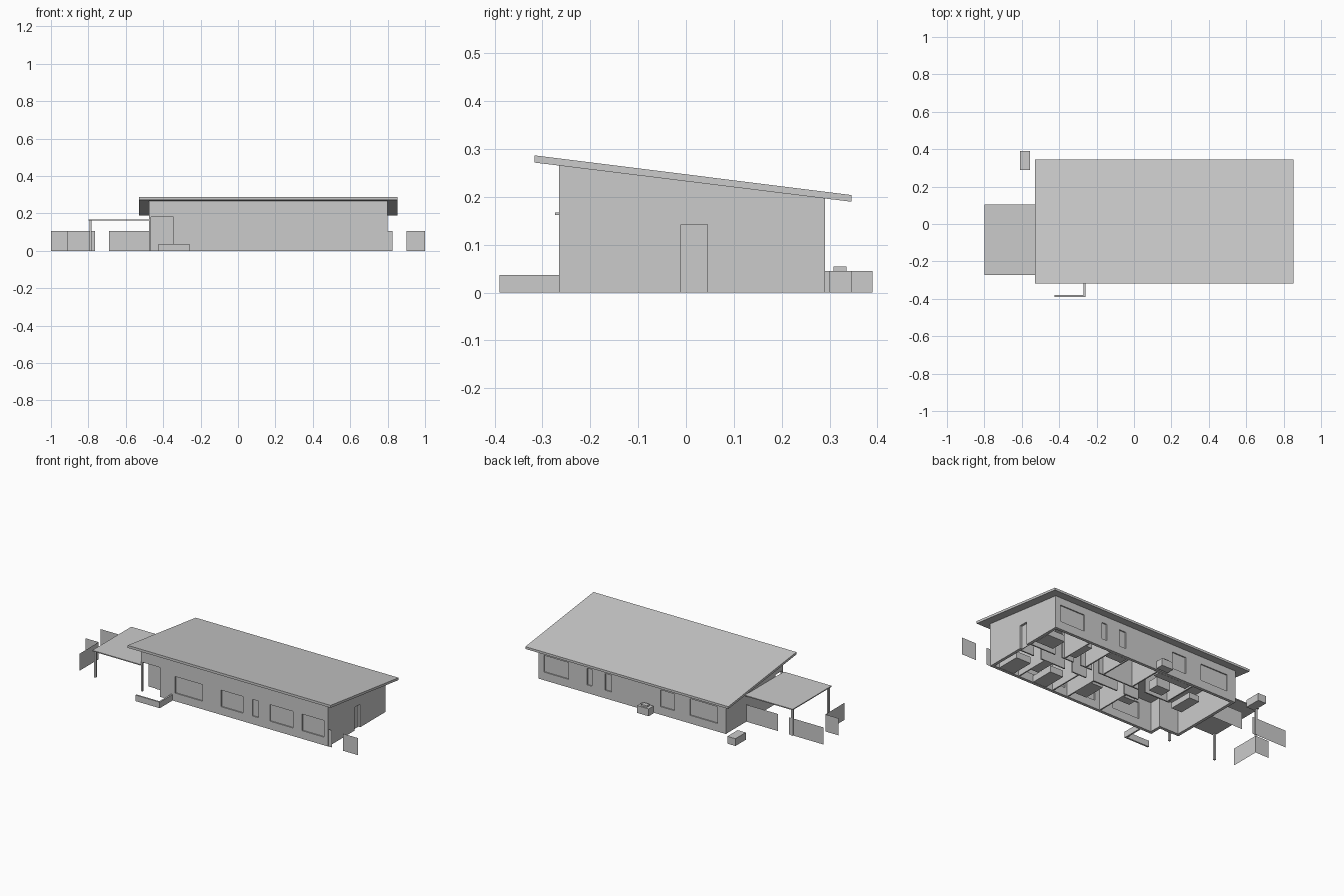
import bpy, bmesh

if "Cube" in bpy.data.objects:
    bpy.data.objects.remove(bpy.data.objects["Cube"])

def finish(name, bm):
    bmesh.ops.recalc_face_normals(bm, faces=bm.faces)
    me = bpy.data.meshes.new(name)
    bm.to_mesh(me)
    bm.free()
    ob = bpy.data.objects.new(name, me)
    bpy.context.collection.objects.link(ob)
    return ob

def box(name, x0, x1, y0, y1, z0, z1):
    bm = bmesh.new()
    bmesh.ops.create_cube(bm, size=1)
    for v in bm.verts:
        v.co = (x1 if v.co.x > 0 else x0, y1 if v.co.y > 0 else y0, z1 if v.co.z > 0 else z0)
    return finish(name, bm)

def panel(name, x0, y0, x1, y1, h):
    bm = bmesh.new()
    bm.faces.new([bm.verts.new(c) for c in ((x0, y0, 0), (x1, y1, 0), (x1, y1, h), (x0, y0, h))])
    return finish(name, bm)

def extrude_x(name, x0, x1, profile):
    bm = bmesh.new()
    f = bm.faces.new([bm.verts.new((x0, y, z)) for y, z in profile])
    r = bmesh.ops.extrude_face_region(bm, geom=[f])
    bmesh.ops.translate(bm, vec=(x1 - x0, 0, 0),
                        verts=[g for g in r['geom'] if isinstance(g, bmesh.types.BMVert)])
    return finish(name, bm)

def cut(target, *dims):
    c = box("cutter", *dims)
    c.hide_render = True
    m = target.modifiers.new("cut", 'BOOLEAN')
    m.operation, m.solver, m.object = 'DIFFERENCE', 'EXACT', c
    bpy.context.view_layer.objects.active = target
    bpy.ops.object.modifier_apply(modifier=m.name)
    bpy.data.objects.remove(c)

X0, X1, Y0, Y1, T, CEIL = -0.475, 0.80, -0.265, 0.291, 0.018, 0.18

# House shell: sloped-top block hollowed out below a flat ceiling
shell = extrude_x("house_walls", X0, X1, [(Y0, 0), (Y1, 0), (Y1, 0.197), (Y0, 0.266)])
cut(shell, X0 + T, X1 - T, Y0 + T, Y1 - T, -0.1, CEIL)

# Sloped roof slab
extrude_x("roof", -0.53, 0.852, [(-0.317, 0.272), (0.346, 0.19), (0.346, 0.204), (-0.317, 0.287)])

# Recessed entrance: walls, door and corner post
EY = -0.19
cut(shell, X0 - 0.05, -0.345, Y0 - 0.05, EY, -0.1, CEIL)
box("entry_back_wall", X0, -0.345 + T, EY, EY + T, 0, CEIL)
box("entry_side_wall", -0.345, -0.345 + T, Y0 + T, EY, 0, CEIL)
box("entry_door", -0.43, -0.375, EY - 0.003, EY, 0, 0.142)
box("porch_post", X0, X0 + 0.01, Y0, Y0 + 0.01, 0, CEIL)

# Windows: openings with a recessed pane
front = [(-0.242, -0.057), (0.07, 0.22), (0.283, 0.325), (0.403, 0.56), (0.622, 0.77)]
back = [(0.597, 0.765), (0.437, 0.47), (0.302, 0.347), (-0.125, -0.03), (-0.417, -0.23)]
for side, spans, a, d in (("front", front, Y0, 1), ("back", back, Y1, -1)):
    ya, yb = sorted((a + d * 0.007, a + d * 0.011))
    for i, (xa, xb) in enumerate(spans):
        cut(shell, xa, xb, a - 0.03, a + 0.03, 0.05, 0.152)
        box(f"{side}_window_{i + 1}", xa, xb, ya, yb, 0.05, 0.152)

# Side door at the end of the corridor
cut(shell, X1 - 0.03, X1 + 0.03, -0.01, 0.045, -0.1, 0.142)
box("side_door", X1 - 0.017, X1 - 0.013, -0.01, 0.045, 0, 0.142)

# Interior partitions: corridor walls with door gaps, and room dividers
P = 0.008
runs = [("south", -0.03, [(-0.05, 0.05), (0.10, 0.27), (0.32, 0.42), (0.47, 0.64), (0.69, X1 - T)]),
        ("north", 0.055, [(-0.20, -0.03), (0.02, 0.30), (0.35, 0.43), (0.48, 0.56), (0.61, X1 - T)])]
for label, y, parts in runs:
    for i, (xa, xb) in enumerate(parts):
        box(f"corridor_wall_{label}_{i + 1}", xa, xb, y, y + P, 0, CEIL)
for i, x in enumerate((0.03, 0.26, 0.365, 0.605)):
    box(f"front_room_divider_{i + 1}", x, x + P, Y0 + T, -0.03, 0, CEIL)
for i, x in enumerate((-0.19, 0.06, 0.265, 0.39, 0.54)):
    box(f"back_room_divider_{i + 1}", x, x + P, 0.055 + P, Y1 - T, 0, CEIL)

# Furniture standing on the floor: beds, cabinets, sofa and counter
for name, xa, xb, ya, yb, h in [
        ("bed_1", 0.65, 0.75, -0.245, -0.10, 0.04), ("bed_2", 0.66, 0.78, 0.10, 0.20, 0.04),
        ("bed_3", 0.18, 0.26, -0.19, -0.05, 0.04), ("bed_4", 0.42, 0.51, -0.245, -0.10, 0.04),
        ("wardrobe_1", 0.555, 0.605, -0.15, -0.03, 0.15), ("wardrobe_2", 0.50, 0.54, 0.10, 0.24, 0.15),
        ("bath", 0.28, 0.385, 0.22, 0.272, 0.04), ("kitchen_counter", -0.17, 0.05, 0.228, 0.272, 0.065),
        ("dining_table", -0.12, -0.03, 0.09, 0.16, 0.055), ("sofa", -0.32, -0.25, 0.02, 0.17, 0.035),
        ("cabinet", -0.05, 0.03, -0.10, -0.05, 0.065)]:
    box(name, xa, xb, ya, yb, 0, h)

# Carport roof and posts
box("carport_roof", -0.80, X0, -0.274, 0.105, 0.162, 0.168)
for i, y in enumerate((-0.265, 0.085)):
    box(f"carport_post_{i + 1}", -0.795, -0.783, y, y + 0.012, 0, 0.162)

# Thin fence panels
for i, (xa, ya, xb, yb) in enumerate([
        (-0.69, 0.092, X0, 0.092), (-1.0, 0.092, -0.765, 0.092), (-1.0, -0.055, -0.91, -0.055),
        (-0.91, -0.24, -0.91, -0.055), (0.90, -0.263, 1.0, -0.263), (X1, -0.263, 0.825, -0.263)]):
    panel(f"fence_panel_{i + 1}", xa, ya, xb, yb, 0.105)

# Low garden wall beside the entrance
box("garden_wall_long", -0.425, -0.26, -0.39, -0.38, 0, 0.037)
box("garden_wall_return", -0.27, -0.26, -0.38, Y0, 0, 0.037)

# Outdoor storage box and service unit with cap
box("storage_box", -0.61, -0.555, 0.29, 0.39, 0, 0.045)
box("service_unit", 0.012, 0.09, 0.299, 0.346, 0, 0.045)
box("service_unit_cap", 0.032, 0.07, 0.308, 0.336, 0.045, 0.055)
